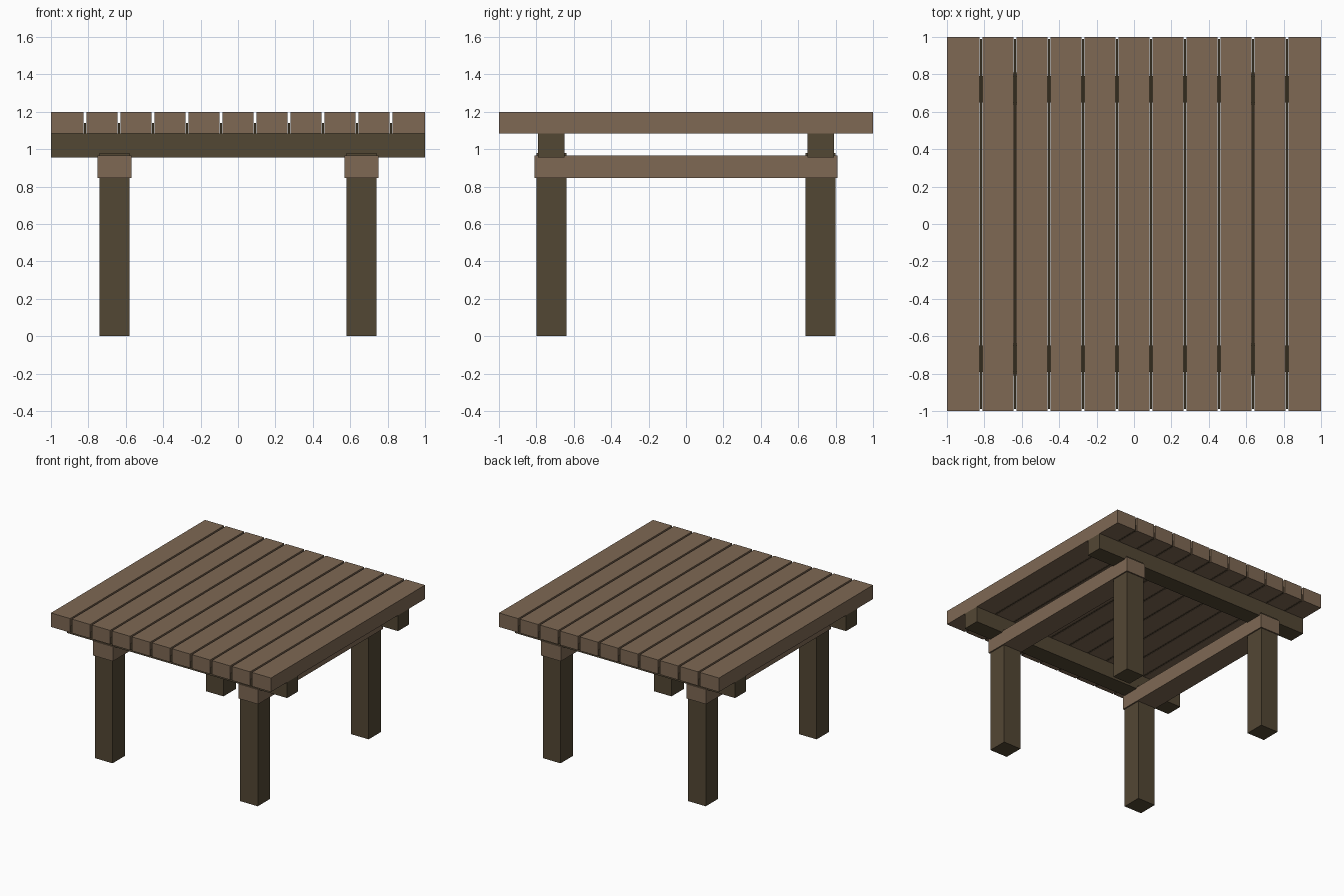
import bpy

cube = bpy.data.objects.get("Cube")
if cube:
    bpy.data.objects.remove(cube, do_unlink=True)


def material(name, colour):
    mat = bpy.data.materials.new(name)
    mat.use_nodes = True
    mat.diffuse_color = colour
    mat.node_tree.nodes["Principled BSDF"].inputs["Base Color"].default_value = colour
    return mat


light_wood = material("light wood", (0.21, 0.14, 0.088, 1))
dark_wood = material("dark wood", (0.086, 0.063, 0.034, 1))


def box(name, x, y, z, mat):
    """Add a box spanning the given (low, high) ranges."""
    spans = (x, y, z)
    bpy.ops.mesh.primitive_cube_add(size=1, location=[(a + b) / 2 for a, b in spans])
    obj = bpy.context.object
    obj.name = name
    obj.scale = [b - a for a, b in spans]
    bpy.ops.object.transform_apply(location=False, rotation=False, scale=True)
    obj.data.materials.append(mat)
    return obj


def around(centre, width):
    return (centre - width / 2, centre + width / 2)


# Table top: planks with narrow gaps, outer planks flush with the edge
count = 11
pitch = 2 / count
gap = 0.016
for i in range(count):
    low = -1 + i * pitch + (gap / 2 if i else 0)
    high = -1 + (i + 1) * pitch - (gap / 2 if i < count - 1 else 0)
    box("top_plank", (low, high), (-1, 1), (1.085, 1.2), light_wood)

# Recessed strips between the planks
for i in range(1, count):
    box("gap_strip", around(-1 + i * pitch, 0.012), (-0.99, 0.99), (1.085, 1.14), dark_wood)

# Cross beams under the planks, front and back
for side in (-1, 1):
    box("cross_beam", (-1, 1), around(side * 0.72, 0.14), (0.955, 1.085), dark_wood)

# Side rails and the legs that pass through them
for side in (-1, 1):
    box("side_rail", around(side * 0.66, 0.18), (-0.81, 0.81), (0.845, 0.965), light_wood)
    for end in (-1, 1):
        box("leg", around(side * 0.66, 0.16), around(end * 0.72, 0.16), (0, 0.98), dark_wood)
